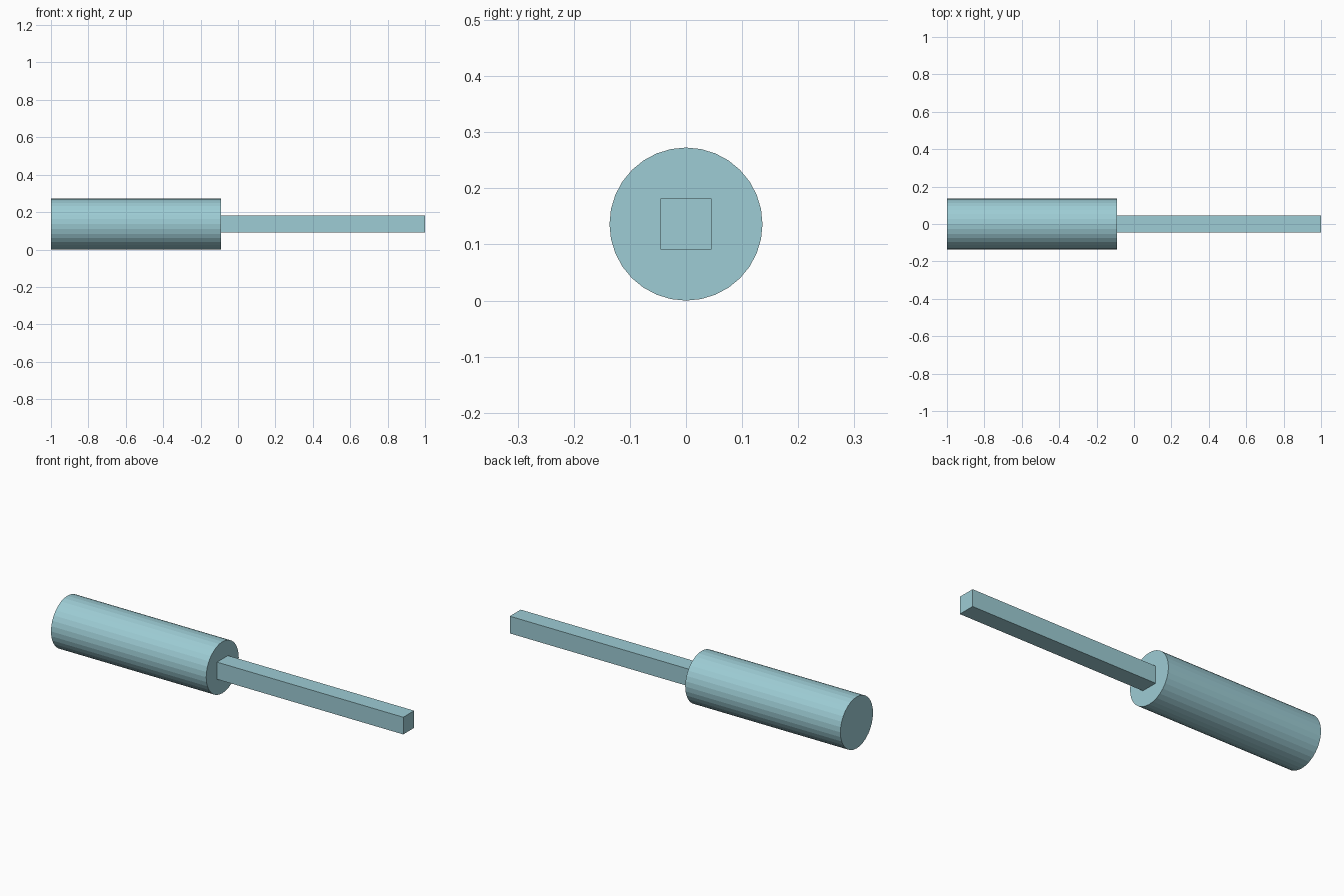
import bpy, math

if "Cube" in bpy.data.objects:
    bpy.data.objects.remove(bpy.data.objects["Cube"])

U = 1 / 11            # shaft thickness; every size is a multiple of it
R = 1.5 * U           # handle radius, also the height of the axis
JOIN = -U             # where the shaft leaves the handle

mat = bpy.data.materials.new("pale_teal")
mat.diffuse_color = (0.337, 0.604, 0.661, 1)
mat.use_nodes = True
mat.node_tree.nodes["Principled BSDF"].inputs["Base Color"].default_value = mat.diffuse_color


def finish(name):
    obj = bpy.context.object
    obj.name = obj.data.name = name
    bpy.ops.object.transform_apply(location=False, rotation=True, scale=True)
    obj.data.materials.append(mat)


# round handle lying along x
bpy.ops.mesh.primitive_cylinder_add(
    vertices=32, radius=R, depth=JOIN + 1,
    location=((JOIN - 1) / 2, 0, R), rotation=(0, math.pi / 2, 0))
finish("handle")

# square shaft, butted against the handle
bpy.ops.mesh.primitive_cube_add(size=1, location=((JOIN + 1) / 2, 0, R))
bpy.context.object.scale = (1 - JOIN, U, U)
finish("shaft")
